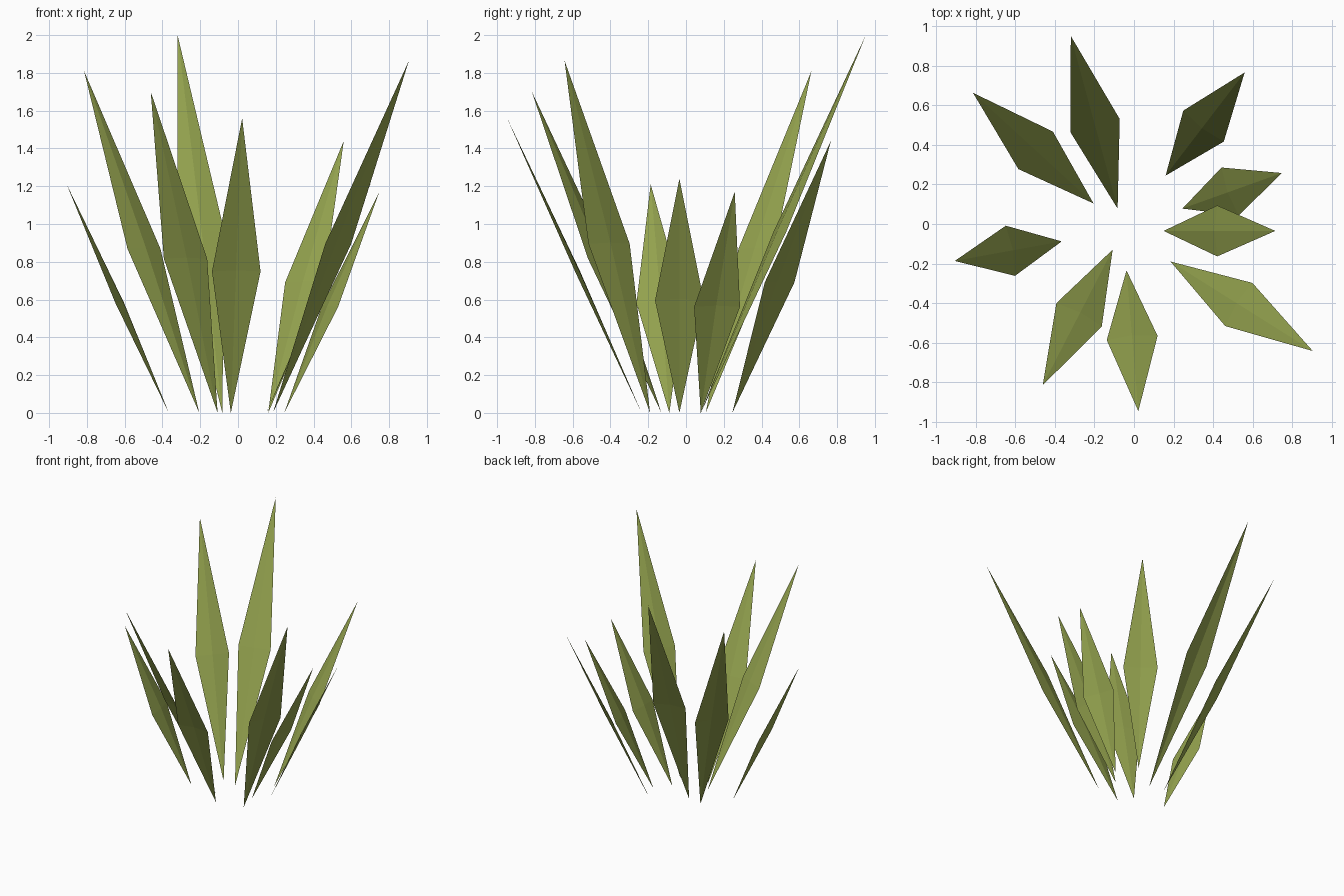
import bpy
import bmesh
from mathutils import Vector

cube = bpy.data.objects.get("Cube")
if cube:
    bpy.data.objects.remove(cube, do_unlink=True)

# Leaf colour
green = bpy.data.materials.new("olive_green")
green.use_nodes = True
colour = (0.30, 0.37, 0.078, 1)
green.diffuse_color = colour
shader = next(n for n in green.node_tree.nodes if n.type == 'BSDF_PRINCIPLED')
shader.inputs["Base Color"].default_value = colour
shader.inputs["Roughness"].default_value = 0.9

HALF_WIDTH = 0.129   # every blade is equally wide
WAIST = 0.48         # widest point along the blade
RIDGE = 0.015        # height of the centre fold


def blade(name, base, tip):
    """A pointed diamond leaf, folded along its centre line."""
    base, tip = Vector((*base, 0)), Vector(tip)
    axis = tip - base
    side = Vector((axis.y, -axis.x, 0)).normalized()
    inward = side.cross(axis).normalized()
    if inward.z < 0:
        inward.negate()
    middle = base.lerp(tip, WAIST)
    bm = bmesh.new()
    b, t, l, r, c = [bm.verts.new(p) for p in (
        base, tip, middle - side * HALF_WIDTH, middle + side * HALF_WIDTH,
        middle + inward * RIDGE)]
    for corners in ((b, r, c), (r, t, c), (t, l, c), (l, b, c)):
        face = bm.faces.new(corners)
        face.normal_update()
        if face.normal.dot(inward) < 0:
            face.normal_flip()
    mesh = bpy.data.meshes.new(name)
    bm.to_mesh(mesh)
    bm.free()
    mesh.materials.append(green)
    bpy.context.collection.objects.link(bpy.data.objects.new(name, mesh))


# Ring of blades: root on the ground, then tip
blade("back_blade", (-0.083, 0.078), (-0.32, 0.952, 2.0))
blade("back_right_blade", (-0.205, 0.104), (-0.815, 0.664, 1.81))
blade("right_blade", (-0.366, -0.088), (-0.907, -0.187, 1.21))
blade("front_right_blade", (-0.108, -0.13), (-0.462, -0.816, 1.70))
blade("front_blade", (-0.038, -0.235), (0.022, -0.947, 1.56))
blade("front_left_blade", (0.185, -0.19), (0.905, -0.643, 1.865))
blade("left_blade", (0.15, -0.035), (0.715, -0.035, 1.24))
blade("left_rear_blade", (0.245, 0.078), (0.748, 0.258, 1.17))
blade("back_left_blade", (0.16, 0.245), (0.56, 0.767, 1.44))
